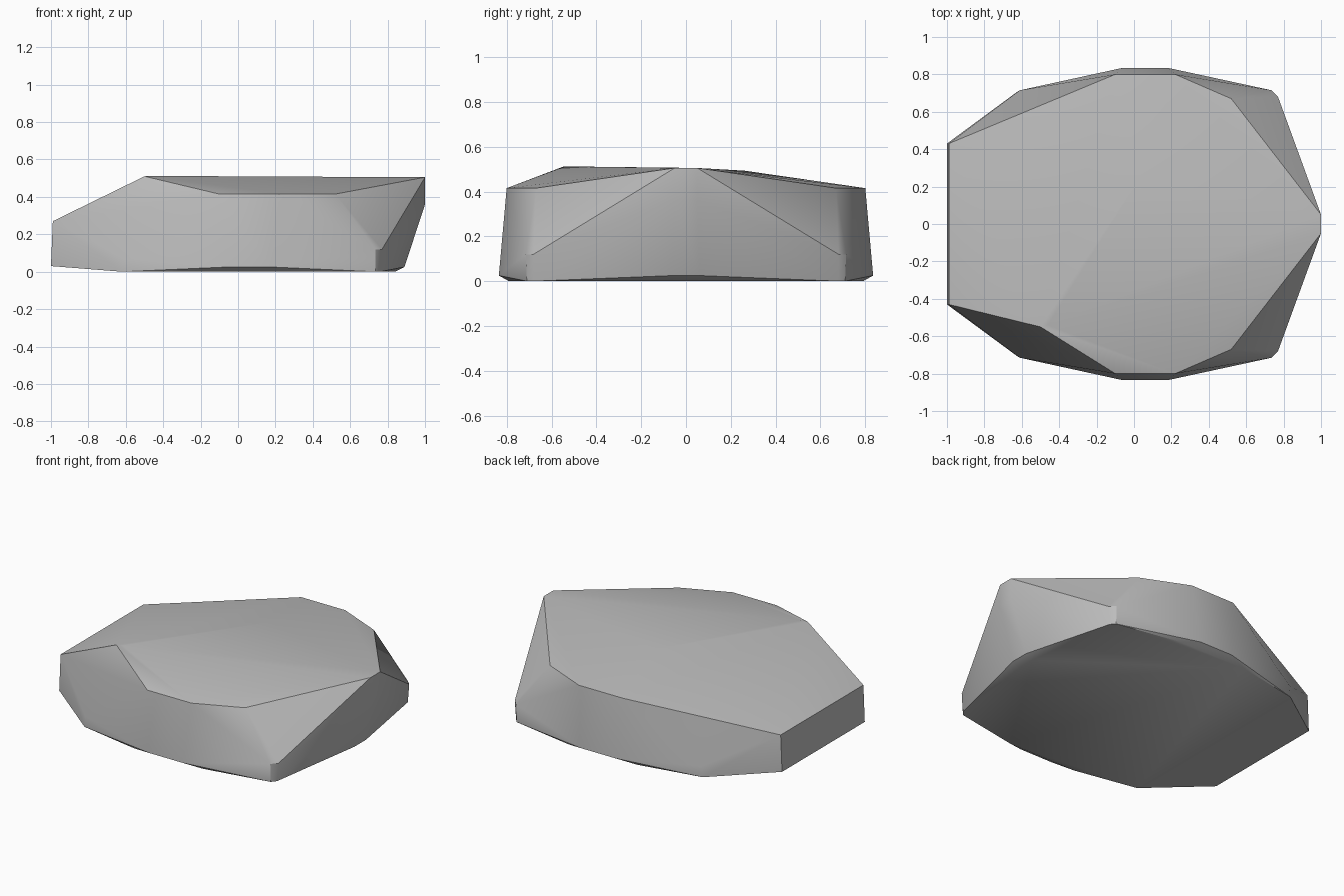
import bpy
import bmesh
import math

# Remove only the default object
default_object = bpy.data.objects.get("Cube")
if default_object:
    bpy.data.objects.remove(default_object, do_unlink=True)


def make_material(name, colour):
    material = bpy.data.materials.new(name)
    material.use_nodes = True
    material.diffuse_color = colour
    shader = next(node for node in material.node_tree.nodes
                  if node.type == "BSDF_PRINCIPLED")
    shader.inputs["Base Color"].default_value = colour
    shader.inputs["Roughness"].default_value = 0.9
    return material


def mirrored(points):
    """Return each point together with its twin across the long axis."""
    return [(x, side * y, z) for x, y, z in points for side in (-1, 1)]


def hull_object(name, points, material, smooth_degrees):
    """Wrap a tight faceted skin around the given corner points."""
    mesh = bpy.data.meshes.new(name)
    bm = bmesh.new()
    for point in points:
        bm.verts.new(point)
    result = bmesh.ops.convex_hull(bm, input=bm.verts)
    unused = {item for key in ("geom_interior", "geom_unused")
              for item in result[key] if isinstance(item, bmesh.types.BMVert)}
    bmesh.ops.delete(bm, geom=list(unused), context="VERTS")
    bmesh.ops.dissolve_limit(bm, angle_limit=math.radians(0.5),
                             verts=bm.verts, edges=bm.edges)
    bmesh.ops.recalc_face_normals(bm, faces=bm.faces)
    bm.to_mesh(mesh)
    bm.free()
    mesh.materials.append(material)
    stone = bpy.data.objects.new(name, mesh)
    bpy.context.collection.objects.link(stone)
    bpy.ops.object.select_all(action="DESELECT")
    stone.select_set(True)
    bpy.context.view_layer.objects.active = stone
    bpy.ops.object.shade_smooth_by_angle(angle=math.radians(smooth_degrees))
    return stone


# Flat underside
base = [(-.62, .71, 0), (-.2, .79, 0), (.3, .79, 0),
        (.735, .71, 0), (.76, .68, 0), (.84, .06, 0)]

# Widest belt just above the ground, with the chipped lower edge
belt = [(-1, .43, .03), (-.61, .715, .07), (-.06, .835, .025),
        (.18, .835, .025), (.735, .715, .12), (.77, .68, .12),
        (.89, .06, .025)]

# Upper shoulder, blunt tail and pointed nose
shoulder = [(-.99, .43, .27), (-.1, .8, .415), (.22, .8, .415),
            (.52, .67, .415), (1, .05, .36), (1, .05, .505)]

# Uneven crown: one high corner and a low bump behind it
crown = [(-.5, -.55, .51), (-.46, -.54, .512), (.04, .26, .493)]

grey_stone = make_material("grey stone", (.5, .5, .5, 1))
hull_object("rock", mirrored(base + belt + shoulder) + crown, grey_stone, 30)
